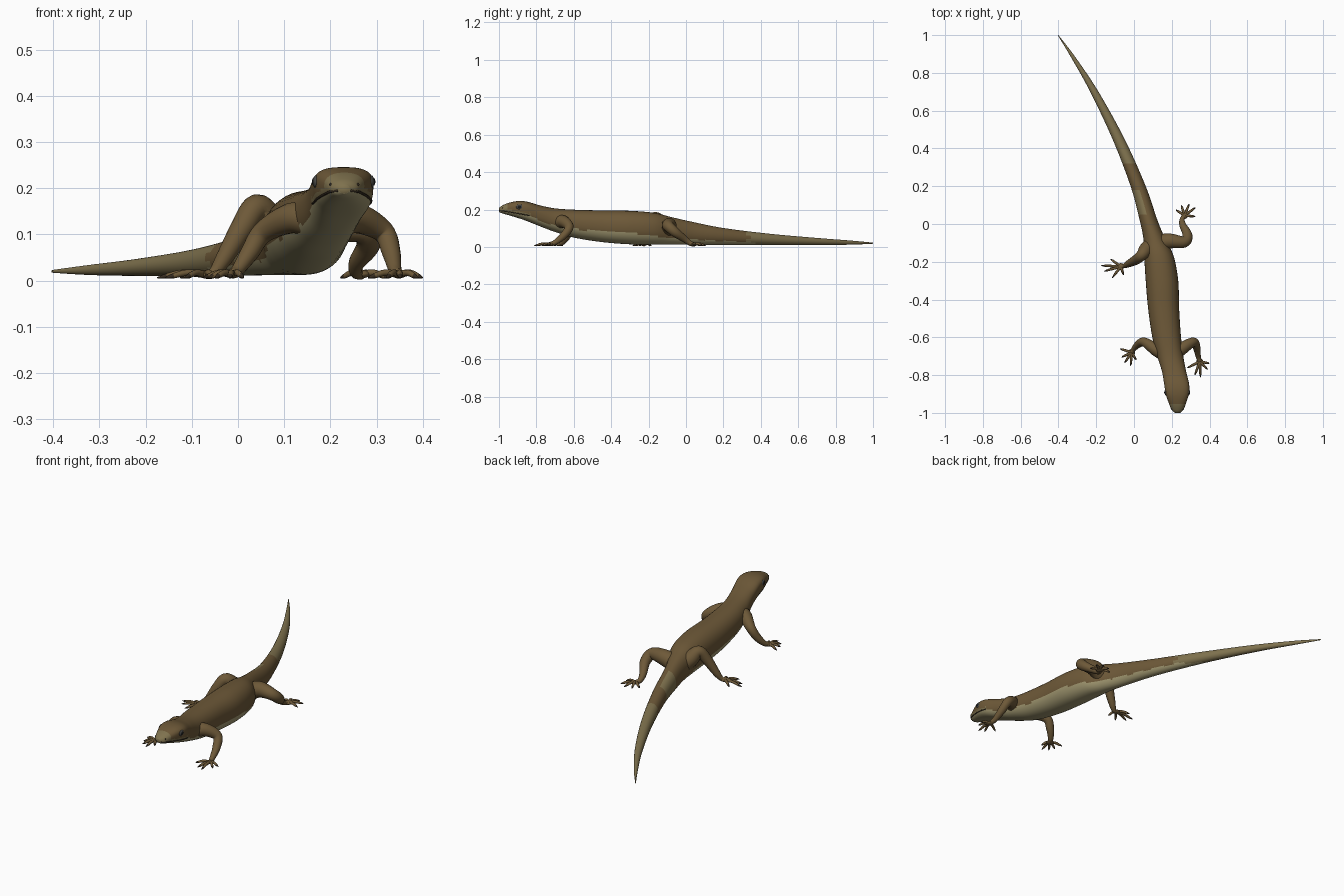
import bpy, bmesh, math
from mathutils import Vector

if "Cube" in bpy.data.objects:
    bpy.data.objects.remove(bpy.data.objects["Cube"])

def mat(name, rgb):
    m = bpy.data.materials.new(name)
    m.diffuse_color = (*rgb, 1)
    m.use_nodes = True
    m.node_tree.nodes["Principled BSDF"].inputs["Base Color"].default_value = m.diffuse_color
    return m

BROWN = mat("back brown", (0.155, 0.100, 0.040))
OLIVE = mat("tail olive", (0.215, 0.170, 0.077))
CREAM = mat("belly cream", (0.36, 0.315, 0.165))
DARK = mat("dark brown", (0.035, 0.024, 0.014))
GREY = mat("eye grey", (0.07, 0.07, 0.065))
BLACK = mat("pupil black", (0.01, 0.01, 0.01))

def spline(rows, n):
    """Catmull-Rom through rows of numbers, n steps per span."""
    out = []
    for i in range(len(rows) - 1):
        a, b, c, d = (rows[min(max(k, 0), len(rows) - 1)] for k in (i - 1, i, i + 1, i + 2))
        for s in range(n):
            t = s / n
            out.append([0.5 * (2 * q + (r - p) * t + (2 * p - 5 * q + 4 * r - w) * t * t
                        + (3 * q - p - 3 * r + w) * t ** 3) for p, q, r, w in zip(a, b, c, d)])
    out.append(list(rows[-1]))
    return out

def loft(name, rings, mats, rule=None):
    """Skin closed rings, cap both ends, colour faces by a rule on the face centre."""
    bm = bmesh.new()
    vs = [[bm.verts.new(p) for p in r] for r in rings]
    n = len(vs[0])
    for a, b in zip(vs, vs[1:]):
        for i in range(n):
            bm.faces.new((a[i], a[(i + 1) % n], b[(i + 1) % n], b[i]))
    bm.faces.new(vs[0][::-1])
    bm.faces.new(vs[-1])
    bmesh.ops.recalc_face_normals(bm, faces=bm.faces[:])
    for f in bm.faces:
        f.smooth = True
        if rule:
            f.material_index = rule(f.calc_center_median())
    me = bpy.data.meshes.new(name)
    bm.to_mesh(me)
    bm.free()
    for m in mats:
        me.materials.append(m)
    ob = bpy.data.objects.new(name, me)
    bpy.context.collection.objects.link(ob)
    return ob

def tube(name, pts, mats, rule=None, steps=6, sides=12):
    """Tapered tube; pts rows are x, y, z, radius."""
    rows = spline(pts, steps)
    P = [Vector(r[:3]) for r in rows]
    rings, u, prev = [], None, None
    for i, r in enumerate(rows):
        t = (P[min(i + 1, len(P) - 1)] - P[max(i - 1, 0)]).normalized()
        u = t.orthogonal().normalized() if u is None else prev.rotation_difference(t) @ u
        prev, v = t, t.cross(u)
        rings.append([P[i] + max(r[3], 0.001) * (math.cos(a) * u + math.sin(a) * v)
                      for a in (2 * math.pi * k / sides for k in range(sides))])
    return loft(name, rings, mats, rule)

def ball(name, loc, scale, m):
    bpy.ops.mesh.primitive_uv_sphere_add(segments=20, ring_count=12, radius=1, location=loc)
    ob = bpy.context.object
    ob.name, ob.scale = name, scale
    ob.data.materials.append(m)
    bpy.ops.object.shade_smooth()

# body stations: y, centre x, half width, top z, bottom z, widest height fraction, squareness
ST = [(-1.0, .230, .012, .208, .188, .5, 2.0),
      (-.985, .230, .030, .220, .180, .5, 2.1),
      (-.95, .230, .045, .235, .170, .55, 2.4),
      (-.90, .229, .061, .245, .155, .62, 2.7),
      (-.85, .226, .066, .242, .138, .62, 2.7),
      (-.78, .212, .064, .222, .110, .58, 2.4),
      (-.70, .192, .069, .206, .080, .5, 2.2),
      (-.60, .173, .076, .199, .050, .5, 2.2),
      (-.45, .157, .082, .195, .026, .5, 2.2),
      (-.30, .148, .086, .193, .014, .5, 2.2),
      (-.17, .132, .078, .182, .012, .5, 2.2),
      (-.08, .108, .058, .160, .012, .5, 2.1),
      (0.02, .077, .047, .137, .012, .5, 2.0),
      (.20, .022, .040, .101, .011, .5, 2.0),
      (.45, -.082, .032, .070, .010, .5, 2.0),
      (.70, -.210, .022, .048, .010, .5, 2.0),
      (.88, -.320, .012, .034, .012, .5, 2.0),
      (1.0, -.402, .002, .023, .017, .5, 2.0)]
ROWS = spline(ST, 10)

def lerp(table, y):
    for (a, p), (b, q) in zip(table, table[1:]):
        if y <= b:
            return p + (q - p) * max(0, (y - a) / (b - a))
    return table[-1][1]

def mouth(y):
    return lerp([(-1, .195), (-.95, .188), (-.83, .166)], y)

def belly(y):
    return lerp([(-.83, .166), (-.79, .142), (-.72, .118), (-.55, .092), (-.3, .076), (-.1, .050),
                 (.1, .036), (.35, .024), (.5, 0)], y) + .003 * math.sin(y * 60)

def skin_x(y, z):
    """Centre x and half width of the body surface at a given y and height."""
    r = min(ROWS, key=lambda q: abs(q[0] - y))
    zw = r[4] + (r[3] - r[4]) * r[5]
    s = min(1, abs((z - zw) / ((r[3] if z > zw else r[4]) - zw)))
    return r[1], r[2] * (1 - s ** r[6]) ** (1 / r[6])

def body_rule(c):
    if c.y < -.83:
        if c.z < mouth(c.y):
            return 2
        return 1 if c.y < -.955 or c.z < mouth(c.y) + .012 else 0
    if c.z < belly(c.y):
        return 2
    mid = lerp([(s[0], s[1]) for s in ST], c.y)
    edge = .33 + .02 * math.sin(c.z * 150)
    return 1 if c.y > edge or (.05 < c.y < .17 and c.x < mid) else 0

rings = []
for y, cx, hw, top, bot, f, n in ROWS:
    zw, ring = bot + (top - bot) * f, []
    for k in range(48):
        a = 2 * math.pi * k / 48
        c, s = math.cos(a), math.sin(a)
        h = top - zw if s > 0 else zw - bot
        ring.append((cx + hw * math.copysign(abs(c) ** (2 / n), c), y,
                     zw + h * math.copysign(abs(s) ** (2 / n), s)))
    rings.append(ring)
loft("body_and_tail", rings, [BROWN, OLIVE, CREAM], body_rule)

# mouth line, eyes and nostrils on both sides
for s, side in ((-1, "left"), (1, "right")):
    line = []
    for k in range(10):
        y = -.998 + k * .018
        cx, w = skin_x(y, mouth(y))
        line.append((cx + s * w, y, mouth(y), .0028))
    tube("mouth_line_" + side, line, [DARK], steps=2, sides=6)
    cx, w = skin_x(-.89, .214)
    ball("eye_" + side, (cx + s * (w - .003), -.89, .214), (.007, .018, .014), GREY)
    ball("pupil_" + side, (cx + s * (w + .001), -.891, .214), (.005, .010, .009), BLACK)
    cx, w = skin_x(-.982, .208)
    ball("nostril_" + side, (cx + s * w, -.982, .208), (.003, .003, .003), DARK)

# legs: path rows x, y, z, radius ending at the palm; then toe tips x, y
LEGS = {
    "front_leg_left": ([(.16, -.69, .13, .036), (.115, -.665, .135, .033), (.055, -.625, .105, .024),
                        (.025, -.635, .06, .020), (.000, -.66, .024, .014), (-.012, -.68, .015, .011)],
                       [(-.075, -.66), (-.065, -.705), (-.05, -.735), (-.018, -.752), (.012, -.72)]),
    "front_leg_right": ([(.215, -.69, .13, .036), (.26, -.655, .135, .033), (.315, -.625, .105, .024),
                         (.332, -.655, .06, .020), (.340, -.70, .024, .014), (.348, -.728, .015, .011)],
                        [(.282, -.762), (.322, -.80), (.352, -.812), (.39, -.77), (.40, -.738)]),
    "hind_leg_left": ([(.10, -.11, .09, .045), (.066, -.135, .125, .040), (.040, -.165, .157, .030),
                       (.010, -.19, .115, .026), (-.032, -.212, .045, .018), (-.052, -.222, .018, .012),
                       (-.07, -.225, .013, .010)],
                      [(-.125, -.185), (-.175, -.22), (-.158, -.25), (-.115, -.285), (-.055, -.27)]),
    "hind_leg_right": ([(.13, -.10, .09, .045), (.19, -.09, .115, .040), (.265, -.095, .112, .030),
                        (.283, -.06, .080, .026), (.258, -.005, .040, .018), (.255, .025, .018, .013),
                        (.268, .045, .013, .011)],
                       [(.222, .075), (.25, .10), (.292, .107), (.326, .088), (.325, .04)]),
}
for name, (path, tips) in LEGS.items():
    tube(name, path, [BROWN], sides=18)
    px, py, pz, _ = path[-1]
    ball(name + "_palm", (px, py, .014), (.018, .018, .009), BROWN)
    for i, (tx, ty) in enumerate(tips):
        dx, dy = tx - px, ty - py
        reach = math.hypot(dx, dy)
        toe = [(px + dx * t, py + dy * t, z, r) for t, z, r in
               ((0, .013, .008), (.45, .017, .0070), (.8, .010, .0055), (1, .006, .0012))]
        tube(f"{name}_toe_{i + 1}", toe, [BROWN, DARK],
             lambda c, R=reach: int(math.hypot(c.x - px, c.y - py) > .82 * R), steps=5, sides=8)
